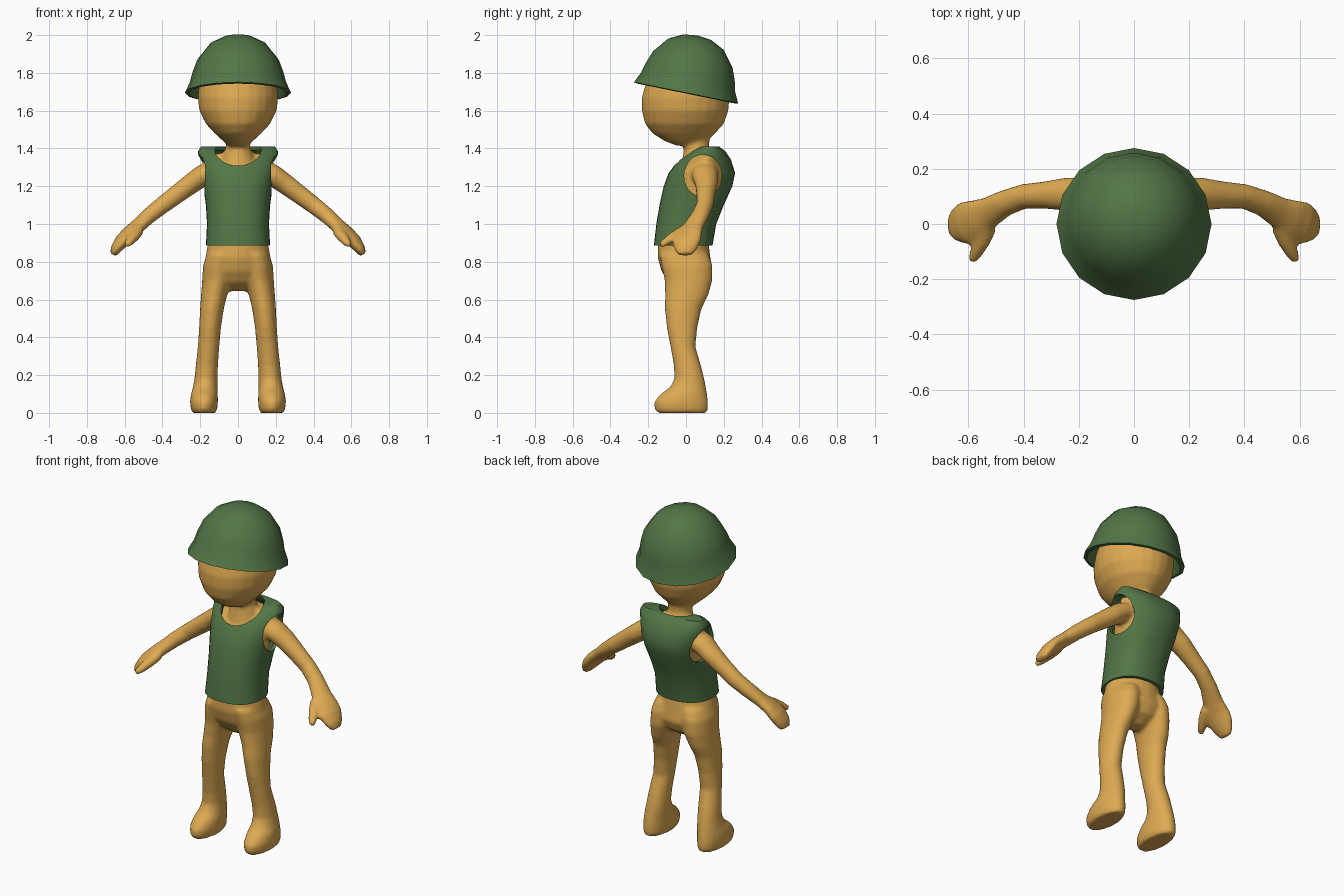
import bpy, bmesh, math
from mathutils import Vector, Matrix

if "Cube" in bpy.data.objects:
    bpy.data.objects.remove(bpy.data.objects["Cube"])


def material(name, rgb):
    m = bpy.data.materials.new(name)
    m.diffuse_color = (*rgb, 1)
    m.use_nodes = True
    m.node_tree.nodes["Principled BSDF"].inputs["Base Color"].default_value = m.diffuse_color
    return m


SKIN = material("tan_skin", (0.73, 0.40, 0.085))
GREEN = material("army_green", (0.085, 0.18, 0.062))


def loft(bm, rings, n=24, power=2.0):
    """Closed tube through rings of (centre, half axis u, half axis v)."""
    loops = []
    for c, u, v in rings:
        loop = []
        for i in range(n):
            t = 2 * math.pi * i / n
            k, s = math.cos(t), math.sin(t)
            k = math.copysign(abs(k) ** (2 / power), k)
            s = math.copysign(abs(s) ** (2 / power), s)
            loop.append(bm.verts.new(Vector(c) + Vector(u) * k + Vector(v) * s))
        loops.append(loop)
    faces = [bm.faces.new((a[i], a[(i + 1) % n], b[(i + 1) % n], b[i]))
             for a, b in zip(loops, loops[1:]) for i in range(n)]
    faces += [bm.faces.new(loops[0]), bm.faces.new(loops[-1])]
    bmesh.ops.recalc_face_normals(bm, faces=faces)


def levels(rows):
    """Horizontal rings from (z, centre x, half width, front y, back y)."""
    return [((cx, (y0 + y1) / 2, z), (rx, 0, 0), (0, (y1 - y0) / 2, 0))
            for z, cx, rx, y0, y1 in rows]


def limb(rows):
    """Rings across a bent path from (x, y, z, half width, half thickness)."""
    pts = [Vector(r[:3]) for r in rows]
    out = []
    for i, r in enumerate(rows):
        d = (pts[min(i + 1, len(pts) - 1)] - pts[max(i - 1, 0)]).normalized()
        u = d.cross(Vector((0, 0, 1))).normalized()
        out.append((pts[i], u * r[3], u.cross(d) * r[4]))
    return out


def mirrored(rings):
    flip = Matrix.Diagonal((-1, 1, 1))
    return [tuple(flip @ Vector(p) for p in r) for r in rings]


def make(name, bm, mat):
    me = bpy.data.meshes.new(name)
    bm.to_mesh(me)
    bm.free()
    me.materials.append(mat)
    ob = bpy.data.objects.new(name, me)
    bpy.context.collection.objects.link(ob)
    return ob


def activate(ob):
    bpy.ops.object.select_all(action='DESELECT')
    ob.select_set(True)
    bpy.context.view_layer.objects.active = ob


def apply(ob, kind, **settings):
    activate(ob)
    m = ob.modifiers.new(kind.lower(), kind)
    for key, value in settings.items():
        setattr(m, key, value)
    bpy.ops.object.modifier_apply(modifier=m.name)


def smooth(ob, degrees):
    activate(ob)
    bpy.ops.object.shade_smooth_by_angle(angle=math.radians(degrees))


# vest outline, also used inset for the torso beneath
vest_rows = [(0.885, 0, .17, -.17, .14), (1.0, 0, .164, -.157, .16), (1.1, 0, .17, -.14, .2),
             (1.2, 0, .184, -.118, .245), (1.27, 0, .196, -.092, .26), (1.34, 0, .208, -.04, .238),
             (1.385, 0, .212, .02, .208), (1.41, 0, .195, .07, .175)]


def inset(rows, d, drop):
    return [(z - drop * (z > 1.3), cx, rx - d, y0 + d, y1 - d) for z, cx, rx, y0, y1 in rows]


# body: torso with hips, neck and head
bm = bmesh.new()
loft(bm, levels([(.645, 0, .05, -.03, .05), (.69, 0, .14, -.09, .115), (.75, 0, .183, -.13, .14),
                 (.82, 0, .174, -.15, .13), (.9, 0, .158, -.148, .12)]
                + inset(vest_rows[1:-1], .03, .03) + [(1.375, 0, .1, .03, .16)]))
loft(bm, levels([(1.3, 0, .1, -.03, .16), (1.37, 0, .078, -.015, .135), (1.41, 0, .064, -.01, .122),
                 (1.5, 0, .075, -.03, .13)]))
loft(bm, levels([(1.415, 0, .05, -.05, .08), (1.44, 0, .08, -.115, .11), (1.48, 0, .124, -.178, .155),
                 (1.53, 0, .17, -.217, .2), (1.6, 0, .205, -.234, .225), (1.67, 0, .213, -.234, .23),
                 (1.74, 0, .206, -.215, .222), (1.8, 0, .185, -.18, .2), (1.87, 0, .14, -.12, .16),
                 (1.92, 0, .07, -.04, .08)]))

# legs with feet, arms with hands, thumbs
leg = levels([(0, .18, .062, -.15, .11), (.02, .18, .07, -.167, .118), (.06, .18, .074, -.168, .117),
              (.1, .178, .071, -.135, .112), (.135, .174, .065, -.085, .106), (.18, .17, .061, -.062, .097),
              (.25, .165, .059, -.065, .08), (.35, .156, .057, -.082, .05), (.45, .148, .058, -.102, .06),
              (.55, .138, .063, -.112, .082), (.62, .127, .069, -.11, .117), (.7, .11, .08, -.113, .14),
              (.78, .1, .085, -.13, .141), (.84, .085, .08, -.14, .12)])
arm = limb([(.1, .1, 1.29, .07, .06), (.19, .1, 1.255, .069, .058), (.25, .108, 1.212, .06, .054),
            (.32, .105, 1.16, .05, .05), (.4, .1, 1.1, .045, .046), (.47, .075, 1.045, .048, .042),
            (.53, .04, .99, .058, .036), (.575, .015, .95, .076, .036), (.615, .002, .91, .078, .036),
            (.645, -.003, .87, .062, .03), (.662, -.003, .838, .042, .018)])
thumb = limb([(.53, -.01, .965, .034, .03), (.55, -.06, .935, .031, .028), (.57, -.1, .91, .025, .024),
              (.588, -.135, .888, .016, .016)])
for part in (leg, arm, thumb):
    loft(bm, part)
    loft(bm, mirrored(part))
body = make("body", bm, SKIN)
apply(body, 'REMESH', mode='VOXEL', voxel_size=0.011)
apply(body, 'SMOOTH', factor=0.5, iterations=5)
smooth(body, 60)

# vest: hollow shell with neck and arm openings
bm = bmesh.new()
loft(bm, levels(vest_rows), 32, 2.3)
vest = make("vest", bm, GREEN)

bm = bmesh.new()
inner = inset(vest_rows, .02, .022)
loft(bm, levels([(.8, 0, .15, -.15, .12)] + inner), 32, 2.3)
cavity = make("vest_cavity", bm, GREEN)

bm = bmesh.new()
loft(bm, [((0, .055 - .33 * h, 1.35 + .94 * h), (.122, 0, 0), (0, .118, .041)) for h in (-.06, .3)], 32)
neck_hole = make("neck_hole", bm, GREEN)

bm = bmesh.new()
loft(bm, [((x, .09, 1.255), (0, .1, 0), (0, 0, .112)) for x in (-.4, .4)], 24)
arm_holes = make("arm_holes", bm, GREEN)

for cutter in (cavity, neck_hole, arm_holes):
    cutter.hide_render = True
    apply(vest, 'BOOLEAN', operation='DIFFERENCE', object=cutter, solver='EXACT')
    bpy.data.objects.remove(cutter)
smooth(vest, 40)

# helmet: sixteen sided flared dome with an inner lining, tipped backwards
outer = [(.281, 0), (.254, .058), (.241, .11), (.215, .18), (.15, .262), (.075, .3), (.004, .309)]
lining = [(.004, .285), (.14, .24), (.2, .165), (.228, .09), (.24, .03), (.262, -.004)]
bm = bmesh.new()
loft(bm, [((0, 0, h), (r, 0, 0), (0, r, 0)) for r, h in lining + outer], 16)
helmet = make("helmet", bm, GREEN)
helmet.location = (0, 0, 1.695)
helmet.rotation_euler = (-math.radians(11.5), 0, 0)
smooth(helmet, 40)
